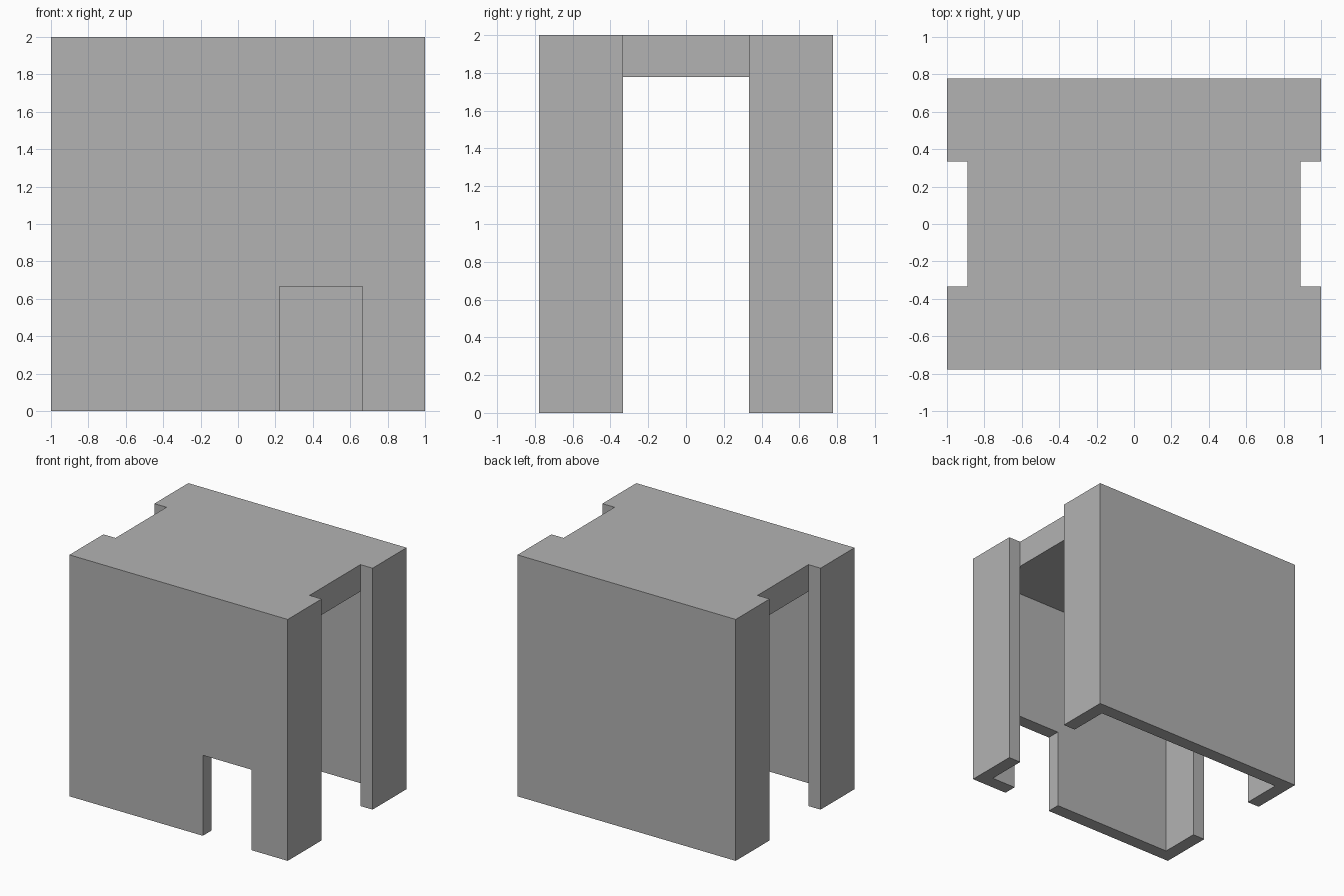
import bpy
import bmesh

if "Cube" in bpy.data.objects:
    bpy.data.objects.remove(bpy.data.objects["Cube"], do_unlink=True)

U = 1 / 9  # wall thickness, the module for every size

grey = bpy.data.materials.new("plain grey")
grey.use_nodes = True
colour = (0.448, 0.448, 0.448, 1)
grey.diffuse_color = colour
grey.node_tree.nodes["Principled BSDF"].inputs["Base Color"].default_value = colour


def extrude_plan(name, quarter, z0, z1):
    """Extrude a plan given by its +x +y quarter, mirrored about both axes."""
    back = quarter[::-1]
    plan = (quarter + [(-x, y) for x, y in back]
            + [(-x, -y) for x, y in quarter] + [(x, -y) for x, y in back])
    return prism(name, plan, z0, z1)


def prism(name, plan, z0, z1):
    bm = bmesh.new()
    base = bm.faces.new([bm.verts.new((x * U, y * U, z0 * U)) for x, y in plan])
    top = bmesh.ops.extrude_face_region(bm, geom=[base])["geom"]
    verts = [v for v in top if isinstance(v, bmesh.types.BMVert)]
    bmesh.ops.translate(bm, verts=verts, vec=(0, 0, (z1 - z0) * U))
    bmesh.ops.recalc_face_normals(bm, faces=bm.faces)
    mesh = bpy.data.meshes.new(name)
    bm.to_mesh(mesh)
    bm.free()
    mesh.materials.append(grey)
    obj = bpy.data.objects.new(name, mesh)
    bpy.context.collection.objects.link(obj)
    return obj


def cut(target, cutter):
    cutter.hide_render = True
    mod = target.modifiers.new("cut", "BOOLEAN")
    mod.operation = "DIFFERENCE"
    mod.solver = "EXACT"
    mod.object = cutter
    bpy.context.view_layer.objects.active = target
    bpy.ops.object.modifier_apply(modifier=mod.name)
    bpy.data.objects.remove(cutter, do_unlink=True)


# Outer block with a recess in each side
shell = extrude_plan("building_shell", [(9, 3), (9, 7)], 0, 18)
shell.data.clear_geometry()
bpy.data.objects.remove(shell, do_unlink=True)
shell = extrude_plan("building_shell", [(8, 3), (9, 3), (9, 7)], 0, 18)

# Room inside, open below and through both side recesses
cut(shell, extrude_plan("room_cutter", [(10, 3), (8, 3), (8, 6)], -1, 16))

# Doorway in the front wall
cut(shell, prism("door_cutter", [(2, -8), (6, -8), (6, -5), (2, -5)], -1, 6))
